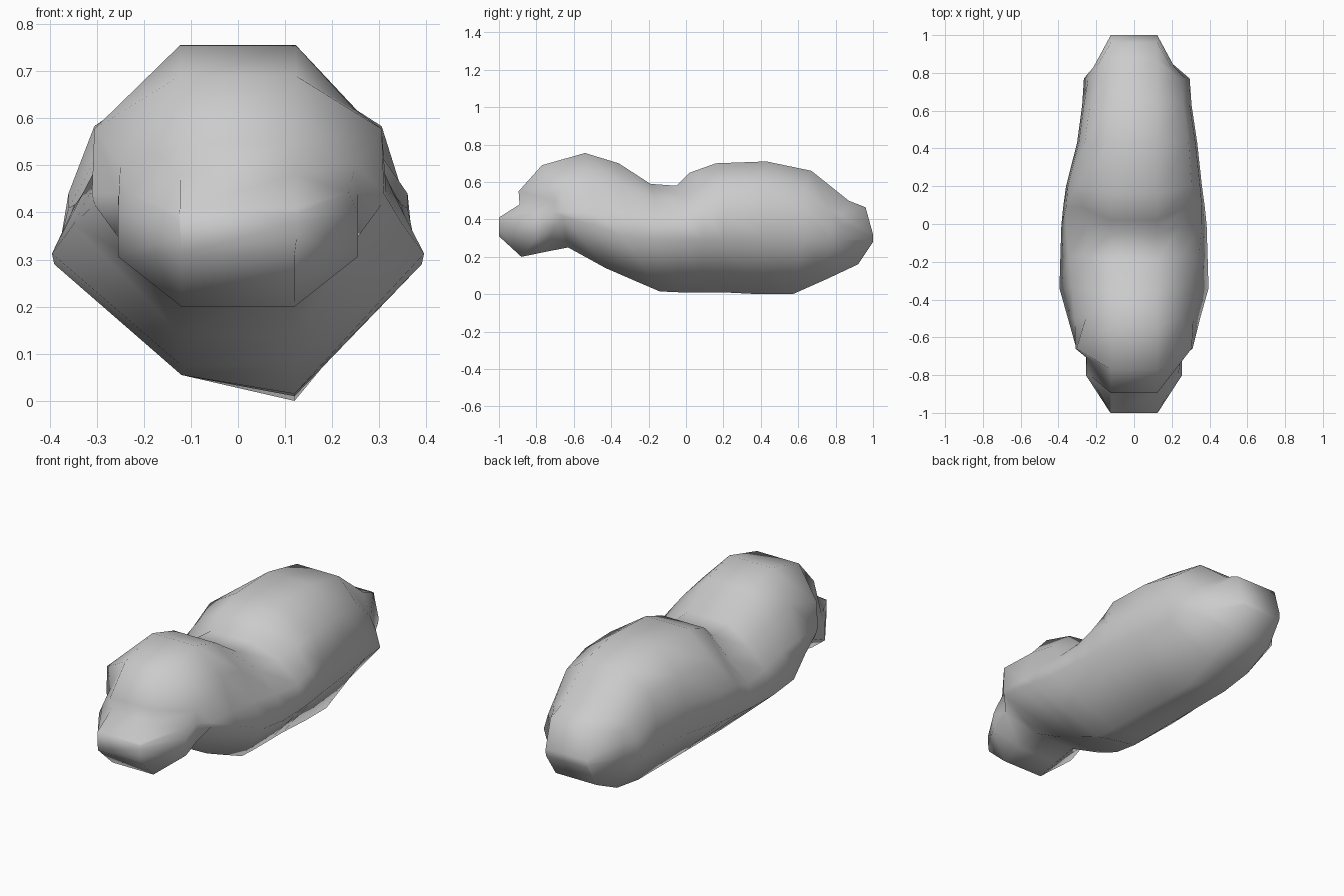
import bpy, bmesh

# Key sections from snout to rump: top y, top z, belly y, belly z,
# flank y, then shoulder, flank and lower half widths
SECTIONS = [
    (-1.0, .41, -1.0, .31, -1.0, .125, .125, .125),
    (-.89, .48, -.88, .20, -.80, .235, .255, .255),
    (-.895, .55, -.76, .225, -.705, .25, .255, .255),
    (-.77, .69, -.63, .25, -.66, .305, .31, .305),
    (-.54, .755, -.43, .14, -.50, .256, .315, .35),
    (-.36, .70, -.28, .075, -.34, .255, .33, .395),
    (-.19, .59, -.14, .015, -.17, .25, .345, .39),
    (-.05, .58, -.03, .01, -.01, .25, .36, .385),
    (.02, .65, .08, .01, .09, .28, .36, .375),
    (.16, .70, .20, .01, .20, .305, .35, .36),
    (.43, .71, .40, 0, .43, .29, .325, .335),
    (.67, .66, .57, 0, .63, .26, .295, .305),
    (.87, .50, .75, .08, .77, .235, .27, .295),
    (.96, .465, .92, .16, .83, .20, .215, .21),
    (1.0, .32, 1.0, .28, 1.0, .123, .123, .123),
]


def ring_points(yt, zt, yb, zb, ys, ws, wm, wl):
    """Ten-sided cross-section; shoulder and flank heights follow from its height."""
    h = zt - zb
    zm = min(.44, zt - .3 * h)
    zs = zm + .55 * (zt - zm)
    zl = max(.29, zb + .38 * h)
    half = [(.123, yt, zt), (ws, ys, zs), (wm, ys, zm), (wl, ys, zl), (.12, yb, zb)]
    # the left side is slimmer at the rear and its belly edge sits higher
    slim = .9 if .4 < ys < .8 else 1
    left = [(-x * (slim if x > .2 else 1), y, z) for x, y, z in reversed(half)]
    left[0] = (-.12, yb, max(zb, .055))
    return half + left


bm = bmesh.new()
rings = [[bm.verts.new(p) for p in ring_points(*s)] for s in SECTIONS]

# Skin between the cross-sections and close both ends
for a, b in zip(rings, rings[1:]):
    for i in range(len(a)):
        j = (i + 1) % len(a)
        bm.faces.new((a[i], a[j], b[j], b[i]))
bm.faces.new(rings[0])
bm.faces.new(rings[-1])
bmesh.ops.recalc_face_normals(bm, faces=bm.faces[:])
for f in bm.faces:
    f.smooth = True

mesh = bpy.data.meshes.new("animal_body")
bm.to_mesh(mesh)
bm.free()
body = bpy.data.objects.new("animal_body", mesh)
bpy.context.collection.objects.link(body)
